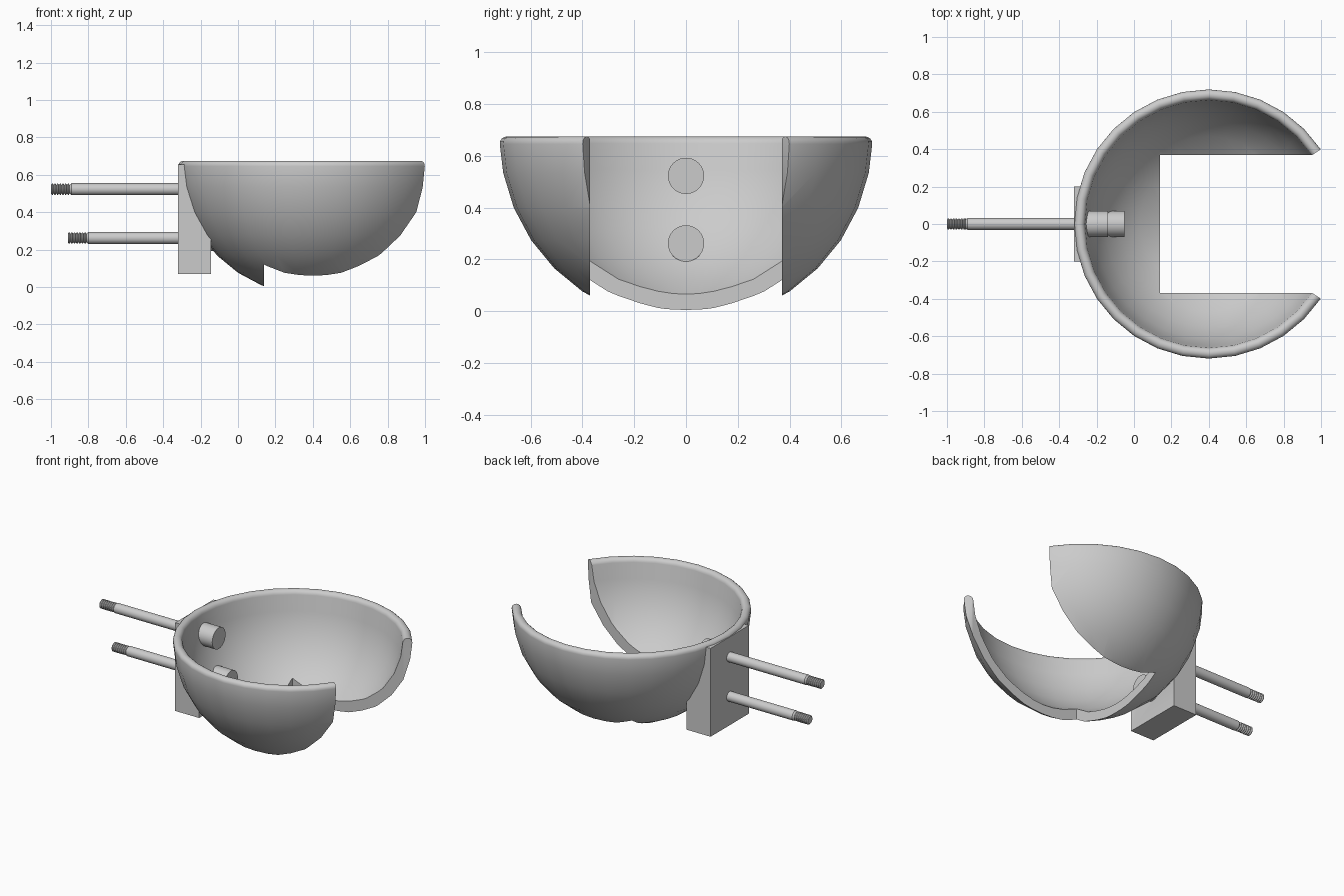
import bpy, bmesh, math
from mathutils import Matrix, Vector

cube = bpy.data.objects.get("Cube")
if cube:
    bpy.data.objects.remove(cube, do_unlink=True)

# One plain grey for everything
grey = bpy.data.materials.new("light_grey")
grey.use_nodes = True
grey.diffuse_color = (0.6, 0.6, 0.6, 1)
grey.node_tree.nodes["Principled BSDF"].inputs["Base Color"].default_value = (0.6, 0.6, 0.6, 1)

CENTRE = Vector((0.4, 0, 0.675))
OUTER, INNER = 0.72, 0.663


def make_object(name, bm):
    bmesh.ops.recalc_face_normals(bm, faces=bm.faces)
    mesh = bpy.data.meshes.new(name)
    bm.to_mesh(mesh)
    bm.free()
    mesh.materials.append(grey)
    obj = bpy.data.objects.new(name, mesh)
    bpy.context.collection.objects.link(obj)
    return obj


def activate(obj):
    bpy.ops.object.select_all(action='DESELECT')
    obj.select_set(True)
    bpy.context.view_layer.objects.active = obj


def smooth(obj, angle=35):
    activate(obj)
    bpy.ops.object.shade_smooth_by_angle(angle=math.radians(angle))


def lathe(name, profile, steps, matrix):
    """Revolve (radius, height) points about z, then place with matrix."""
    bm = bmesh.new()
    verts = [bm.verts.new((r, 0, h)) for r, h in profile]
    edges = [bm.edges.new(pair) for pair in zip(verts, verts[1:])]
    bmesh.ops.spin(bm, geom=verts + edges, cent=(0, 0, 0), axis=(0, 0, 1),
                   angle=math.tau, steps=steps, use_duplicate=False)
    bmesh.ops.remove_doubles(bm, verts=bm.verts, dist=0.0001)
    bmesh.ops.transform(bm, matrix=matrix, verts=bm.verts)
    return make_object(name, bm)


def prism(name, outline, low, high):
    """Extrude an outline in x, y from low to high."""
    bm = bmesh.new()
    face = bm.faces.new([bm.verts.new((x, y, low)) for x, y in outline])
    new = bmesh.ops.extrude_face_region(bm, geom=[face])["geom"]
    bmesh.ops.translate(bm, vec=(0, 0, high - low),
                        verts=[v for v in new if isinstance(v, bmesh.types.BMVert)])
    return make_object(name, bm)


def subtract(obj, cutter):
    activate(obj)
    mod = obj.modifiers.new("cut", 'BOOLEAN')
    mod.operation = 'DIFFERENCE'
    mod.solver = 'EXACT'
    mod.object = cutter
    bpy.ops.object.modifier_apply(modifier=mod.name)
    bpy.data.objects.remove(cutter, do_unlink=True)


def arc(radius, rings=8, last=87.7):
    """Quarter circle from the bottom pole towards the rim."""
    angles = [math.radians(90 * i / rings) for i in range(rings)] + [math.radians(last)]
    return [(radius * math.sin(a), -radius * math.cos(a)) for a in angles]


# Hemispherical bowl with a rounded rim
half = (OUTER - INNER) / 2
rim = [(OUTER - half + half * math.cos(a), -half + half * math.sin(a))
       for a in (math.pi * i / 8 for i in range(1, 8))]
bowl = lathe("bowl", arc(OUTER) + rim + arc(INNER)[::-1], 32, Matrix.Translation(CENTRE))

# Slot through the floor that flares radially at the open side
slot = [(0.14, -0.37), (0.955, -0.37), (1.3, -0.6), (1.3, 0.6), (0.955, 0.37), (0.14, 0.37)]
subtract(bowl, prism("slot_cutter", slot, -0.5, 1.2))
smooth(bowl)

# Mounting block, hollowed to fit the bowl
block = prism("mounting_block",
              [(-0.32, -0.2), (-0.145, -0.2), (-0.145, 0.2), (-0.32, 0.2)], 0.07, 0.655)
bm = bmesh.new()
bmesh.ops.create_uvsphere(bm, u_segments=32, v_segments=16, radius=OUTER - half,
                          matrix=Matrix.Translation(CENTRE))
subtract(block, make_object("bowl_cutter", bm))
smooth(block)

# Two bolts: round head inside, plain shank, ribbed thread at the tip
HEAD, SHANK, ROOT, CREST = 0.07, 0.032, 0.023, 0.03
for name, z, head_end, shank_end in (("upper", 0.523, -0.14, -0.9), ("lower", 0.262, -0.05, -0.81)):
    tip = shank_end - 0.1
    place = Matrix.Translation((0, 0, z)) @ Matrix.Rotation(math.pi / 2, 4, 'Y')
    head = lathe(name + "_bolt_head",
                 [(0, head_end), (HEAD, head_end), (HEAD, head_end - 0.14), (0, head_end - 0.14)],
                 32, place)
    smooth(head)
    shank = lathe(name + "_bolt_shank",
                  [(0, -0.2), (SHANK, -0.2), (SHANK, shank_end + 0.01),
                   (ROOT, shank_end), (0, shank_end)], 24, place)
    smooth(shank)
    ribs = 7
    pitch = (shank_end - tip) / ribs
    points = [(0, shank_end + 0.005), (ROOT, shank_end + 0.005)]
    for i in range(ribs):
        top = shank_end - i * pitch
        points += [(ROOT, top), (CREST, top - pitch * 0.35), (CREST, top - pitch * 0.65)]
    points += [(ROOT, tip), (0, tip)]
    thread = lathe(name + "_bolt_thread", points, 20, place)
    smooth(thread)
